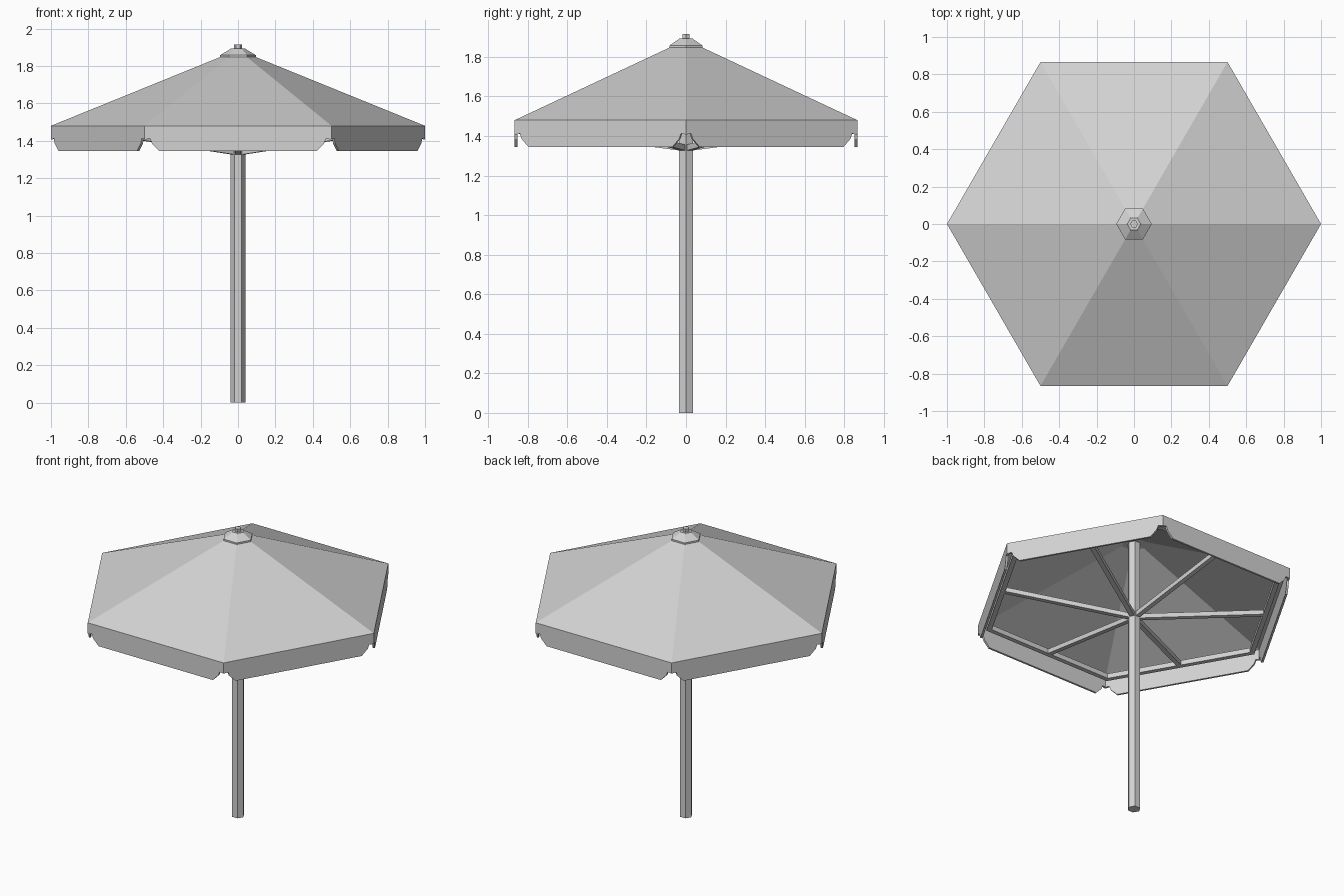
import bpy
import bmesh
from math import cos, sin, radians
from mathutils import Matrix, Vector

cube = bpy.data.objects.get("Cube")
if cube:
    bpy.data.objects.remove(cube, do_unlink=True)

SIDES = 6
APOTHEM = cos(radians(30))

grey = bpy.data.materials.new("light_grey")
grey.use_nodes = True
grey.diffuse_color = (0.65, 0.65, 0.65, 1)
grey.node_tree.nodes["Principled BSDF"].inputs["Base Color"].default_value = grey.diffuse_color


def finish(name, bm):
    bmesh.ops.recalc_face_normals(bm, faces=bm.faces)
    mesh = bpy.data.meshes.new(name)
    bm.to_mesh(mesh)
    bm.free()
    mesh.materials.append(grey)
    bpy.context.collection.objects.link(bpy.data.objects.new(name, mesh))


def hex_loft(name, profile, closed=False):
    """Sweep (corner radius, z) points round a hexagon; closed joins last to first."""
    bm = bmesh.new()
    rings = [[bm.verts.new((r * cos(radians(60 * i)), r * sin(radians(60 * i)), z))
              for i in range(SIDES)] for r, z in profile]
    pairs = list(zip(rings, rings[1:]))
    if closed:
        pairs.append((rings[-1], rings[0]))
    else:
        bm.faces.new(rings[0])
        bm.faces.new(rings[-1])
    for a, b in pairs:
        for i in range(SIDES):
            j = (i + 1) % SIDES
            bm.faces.new((a[i], a[j], b[j], b[i]))
    finish(name, bm)


def slab(name, outline, push, angle):
    """Extrude an outline of 3D points along push, then turn it about z."""
    bm = bmesh.new()
    face = bm.faces.new([bm.verts.new(p) for p in outline])
    moved = bmesh.ops.extrude_face_region(bm, geom=[face], use_keep_orig=True)["geom"]
    bmesh.ops.translate(bm, vec=Vector(push),
                        verts=[g for g in moved if isinstance(g, bmesh.types.BMVert)])
    bmesh.ops.transform(bm, matrix=Matrix.Rotation(radians(angle), 4, 'Z'), verts=bm.verts)
    finish(name, bm)


# Pole, sloping canopy shell, vent cap and finial
hex_loft("pole", [(0.04, 0), (0.04, 1.865)])
hex_loft("canopy", [(1, 1.48), (0.03, 1.874), (0.03, 1.864), (0.985, 1.476)], closed=True)
hex_loft("cap", [(0.095, 1.845), (0.095, 1.858), (0.042, 1.89), (0.036, 1.894)])
hex_loft("finial", [(0.021, 1.88), (0.021, 1.915)])

# Frame ring below the canopy edge
inner, outer = 0.79 / APOTHEM, 0.82 / APOTHEM
hex_loft("frame_ring", [(inner, 1.43), (outer, 1.43), (outer, 1.462), (inner, 1.462)], closed=True)

# Hanging valances with notched corners, and ribs to the middle of each side
half = [(0.5, 1.48), (0.5, 1.408), (0.47, 1.412), (0.46, 1.385), (0.42, 1.345)]
edge = half + [(-u, z) for u, z in reversed(half)]
for i in range(SIDES):
    angle = 60 * i + 30
    slab(f"valance_{i + 1}", [(APOTHEM, u, z) for u, z in edge], (-0.013, 0, 0), angle)
    rib = [(0, 1.322), (0.8, 1.43), (0.8, 1.46), (0, 1.352)]
    slab(f"rib_{i + 1}", [(r, -0.015, z) for r, z in rib], (0, 0.03, 0), angle)
